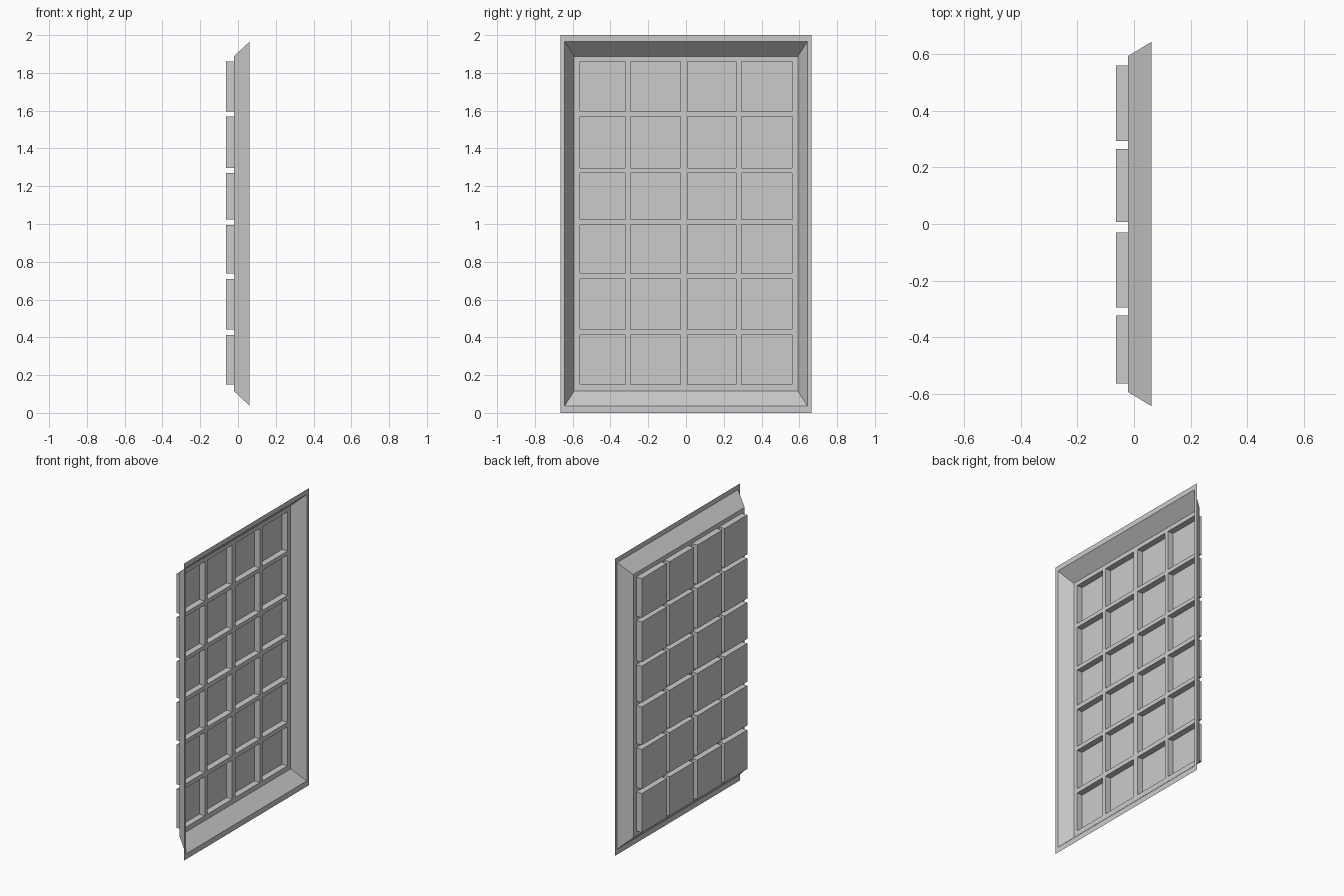
import bpy, bmesh

if "Cube" in bpy.data.objects:
    bpy.data.objects.remove(bpy.data.objects["Cube"])

X_FLANGE, X_GRID, X_PANE = 0.062, -0.022, -0.063
COLS = [(-0.562, -0.322), (-0.295, -0.03), (0.007, 0.264), (0.293, 0.56)]
ROWS = [(0.149, 0.412), (0.442, 0.71), (0.738, 0.995),
        (1.025, 1.27), (1.297, 1.568), (1.595, 1.86)]
INNER = (-0.592, 0.592, 0.116, 1.888)


def rect(x, y0, y1, z0, z1):
    return [(x, y0, z0), (x, y1, z0), (x, y1, z1), (x, y0, z1)]


def bridge(bm, a, b):
    """Four quads joining two rectangular loops, facing +x / inward."""
    va, vb = [[bm.verts.new(p) for p in loop] for loop in (a, b)]
    for i in range(4):
        j = (i + 1) % 4
        bm.faces.new((va[i], va[j], vb[j], vb[i]))


def quad(bm, pts):
    bm.faces.new([bm.verts.new(p) for p in pts])


def finish(bm, name):
    bmesh.ops.remove_doubles(bm, verts=bm.verts, dist=1e-5)
    mesh = bpy.data.meshes.new(name)
    bm.to_mesh(mesh)
    bm.free()
    bpy.context.collection.objects.link(bpy.data.objects.new(name, mesh))


# Flat outer flange and sloping reveal
bm = bmesh.new()
lip = (-0.643, 0.643, 0.037, 1.966)
bridge(bm, rect(X_FLANGE, -0.665, 0.665, 0, 2), rect(X_FLANGE, *lip))
bridge(bm, rect(X_FLANGE, *lip), rect(X_GRID, *INNER))
finish(bm, "window_surround")

# Flat lattice between the recesses
bm = bmesh.new()
ys = [INNER[0]] + [v for c in COLS for v in c] + [INNER[1]]
zs = [INNER[2]] + [v for r in ROWS for v in r] + [INNER[3]]
for i in range(len(ys) - 1):
    for j in range(len(zs) - 1):
        if not (i % 2 and j % 2):
            quad(bm, rect(X_GRID, ys[i], ys[i + 1], zs[j], zs[j + 1]))
finish(bm, "lattice")

# Recessed panels: side walls plus closed back
bm = bmesh.new()
for c in COLS:
    for r in ROWS:
        bridge(bm, rect(X_GRID, *c, *r), rect(X_PANE, *c, *r))
        quad(bm, rect(X_PANE, *c, *r))
finish(bm, "recessed_panels")
